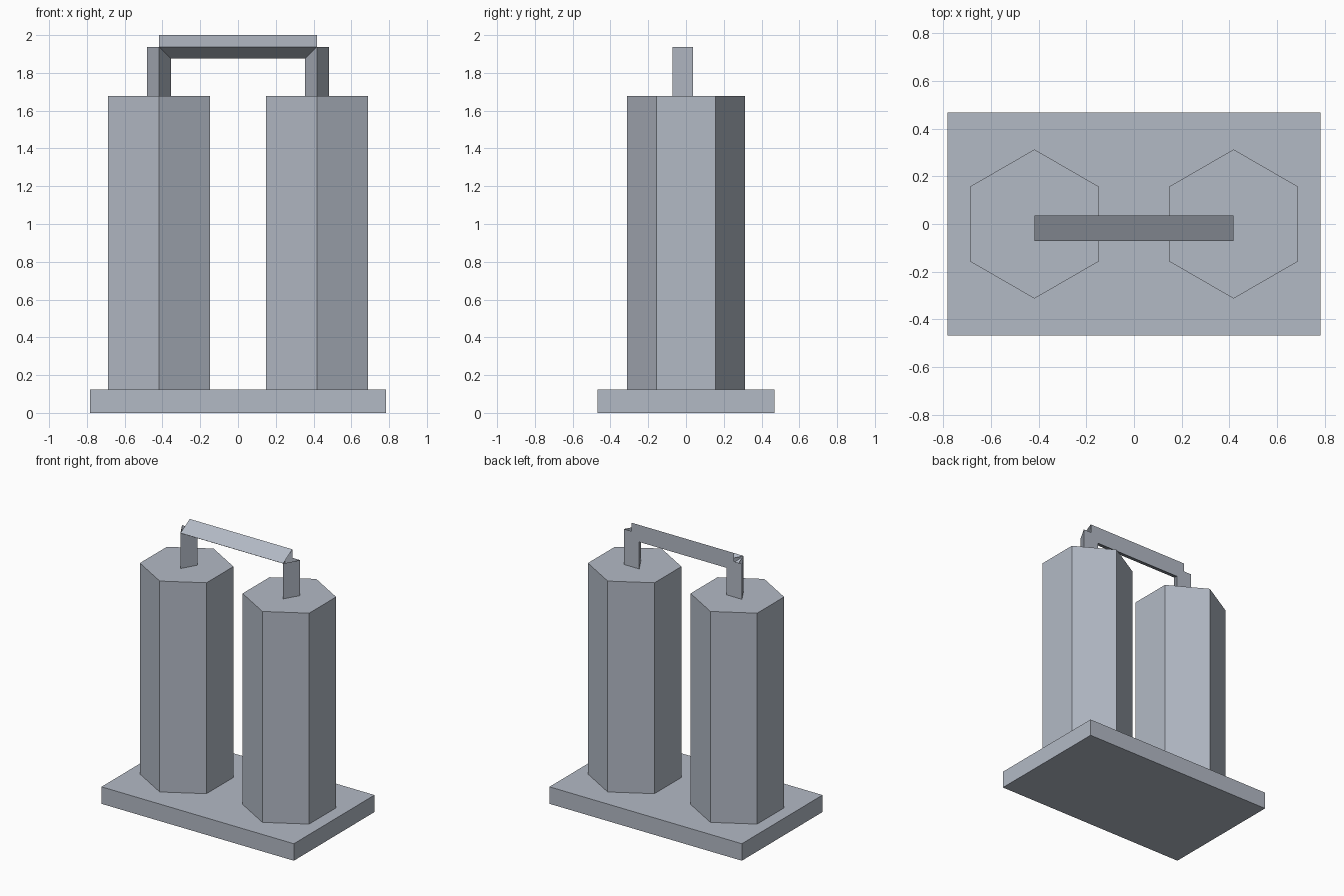
import bpy, bmesh, math
from mathutils import Matrix, Vector

cube = bpy.data.objects.get("Cube")
if cube:
    bpy.data.objects.remove(cube, do_unlink=True)

# Single painted metal colour
STEEL = (0.45, 0.49, 0.56, 1.0)
steel = bpy.data.materials.new("blue grey steel")
steel.use_nodes = True
steel.diffuse_color = STEEL
steel.node_tree.nodes["Principled BSDF"].inputs["Base Color"].default_value = STEEL


def add_object(name, bm):
    mesh = bpy.data.meshes.new(name)
    bm.to_mesh(mesh)
    bm.free()
    mesh.materials.append(steel)
    obj = bpy.data.objects.new(name, mesh)
    bpy.context.collection.objects.link(obj)
    return obj


def prism(name, sides, radius, length, matrix, capped):
    """Regular prism along local z with one edge facing -y."""
    bm = bmesh.new()
    rings = []
    for z in (0, length):
        ring = []
        for i in range(sides):
            a = math.tau * i / sides - math.pi / 2
            point = Vector((radius * math.cos(a), radius * math.sin(a), z))
            ring.append(bm.verts.new(matrix @ point))
        rings.append(ring)
    low, high = rings
    for i in range(sides):
        j = (i + 1) % sides
        bm.faces.new((low[i], low[j], high[j], high[i]))
    if capped:
        bm.faces.new(low[::-1])
        bm.faces.new(high)
    return add_object(name, bm)


BASE_TOP, TANK_TOP, PIPE_Z = 0.125, 1.677, 1.938
TANK_X, TANK_R, PIPE_R = 0.418, 0.313, 0.0723

# Base slab
bm = bmesh.new()
bmesh.ops.create_cube(bm, size=1)
bmesh.ops.scale(bm, vec=(1.566, 0.938, BASE_TOP), verts=bm.verts)
bmesh.ops.translate(bm, vec=(0, 0, BASE_TOP / 2), verts=bm.verts)
add_object("base_slab", bm)

# Hexagonal tanks, each with an open three-sided riser pipe
for side, x in (("left", TANK_X), ("right", -TANK_X)):
    prism(side + "_tank", 6, TANK_R, TANK_TOP - BASE_TOP,
          Matrix.Translation((x, 0, BASE_TOP)), True)
    prism(side + "_riser_pipe", 3, PIPE_R, PIPE_Z - TANK_TOP,
          Matrix.Translation((x, 0, TANK_TOP)), False)

# Open three-sided pipe joining the risers
prism("cross_pipe", 3, PIPE_R, 2 * TANK_X,
      Matrix.Translation((-TANK_X, 0, PIPE_Z)) @ Matrix.Rotation(math.pi / 2, 4, 'Y'), False)
